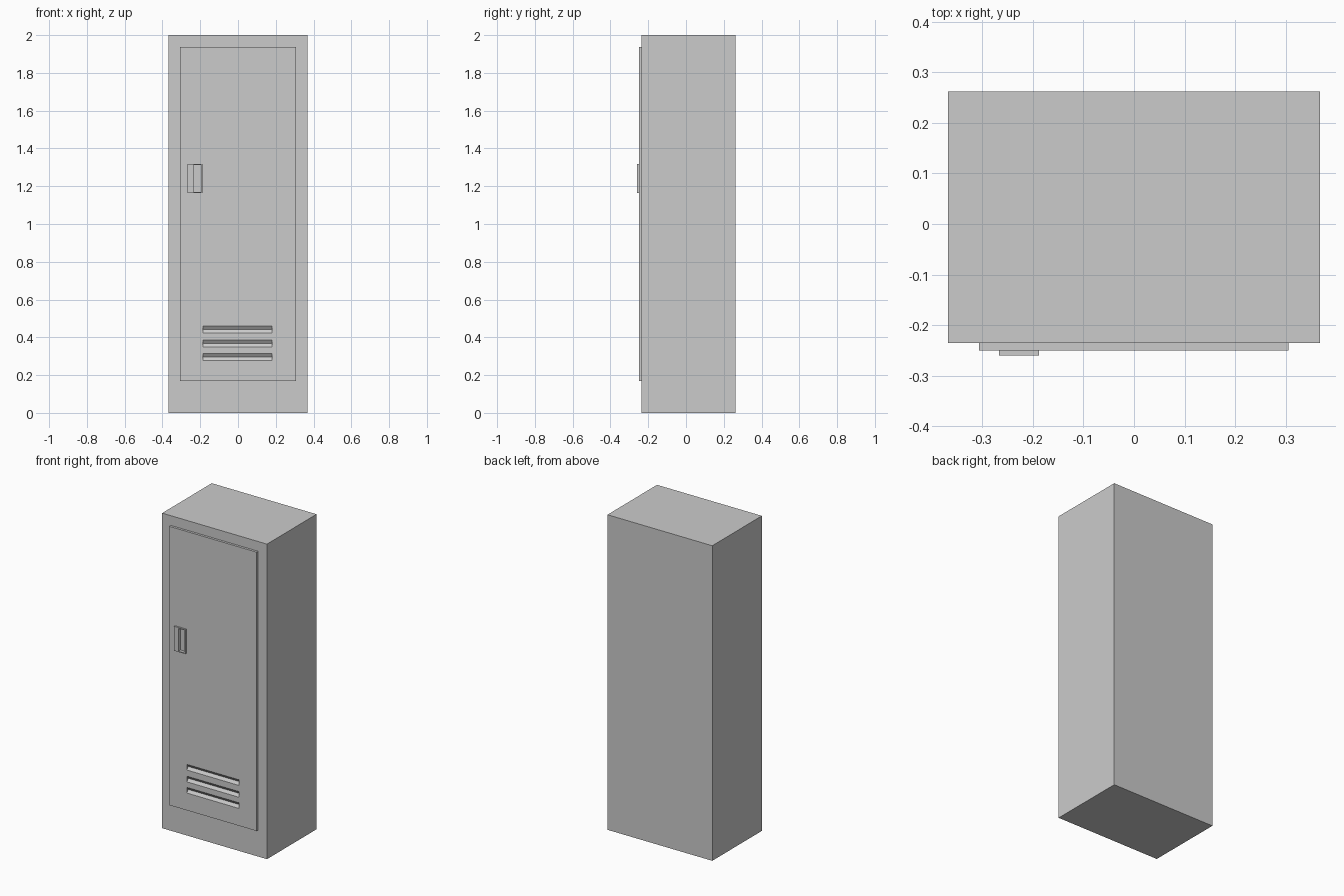
import bpy, bmesh

if "Cube" in bpy.data.objects:
    bpy.data.objects.remove(bpy.data.objects["Cube"])


def prism(name, profile, axis, lo, hi):
    """Extrude a closed 2D profile along x (profile y,z) or z (profile x,y)."""
    place = {"x": lambda a, b, t: (t, a, b), "z": lambda a, b, t: (a, b, t)}[axis]
    bm = bmesh.new()
    ends = [[bm.verts.new(place(a, b, t)) for a, b in profile] for t in (lo, hi)]
    for end in ends:
        bm.faces.new(end)
    n = len(profile)
    for i in range(n):
        j = (i + 1) % n
        bm.faces.new((ends[0][i], ends[0][j], ends[1][j], ends[1][i]))
    bmesh.ops.recalc_face_normals(bm, faces=bm.faces)
    mesh = bpy.data.meshes.new(name)
    bm.to_mesh(mesh)
    bm.free()
    obj = bpy.data.objects.new(name, mesh)
    bpy.context.collection.objects.link(obj)
    return obj


def box(name, x0, x1, y0, y1, z0, z1):
    return prism(name, [(x0, y0), (x1, y0), (x1, y1), (x0, y1)], "z", z0, z1)


def cut(obj, cutter):
    mod = obj.modifiers.new(cutter.name, "BOOLEAN")
    mod.operation = "DIFFERENCE"
    mod.solver = "EXACT"
    mod.object = cutter
    cutter.hide_render = True
    cutter.hide_set(True)


# Cabinet and raised door panel
box("cabinet", -0.368, 0.368, -0.235, 0.262, 0, 2)
door = box("door", -0.307, 0.306, -0.25, -0.235, 0.168, 1.938)

# Handle plate with a finger pocket sunk into the door
handle = box("handle", -0.267, -0.188, -0.26, -0.25, 1.163, 1.318)
pocket = box("pocket_cutter", -0.235, -0.196, -0.28, -0.24, 1.169, 1.312)
cut(handle, pocket)
cut(door, pocket)

# Three V-shaped vent slots
for i, z in enumerate((0.442, 0.367, 0.296)):
    profile = [(-0.27, z - 0.018), (-0.25, z - 0.018), (-0.237, z),
               (-0.25, z + 0.018), (-0.27, z + 0.018)]
    cut(door, prism(f"vent_cutter_{i + 1}", profile, "x", -0.184, 0.181))
